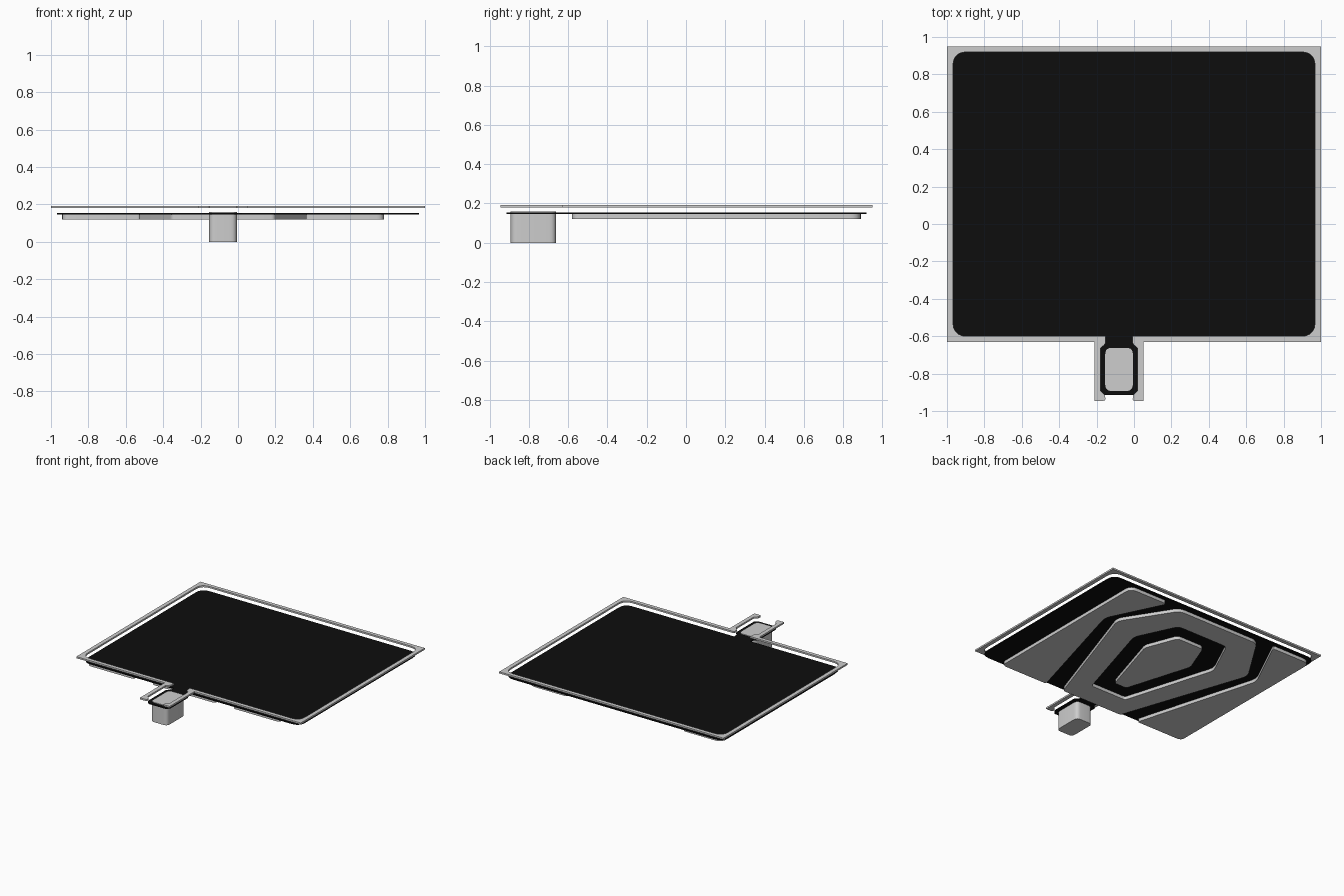
import bpy
import bmesh
from mathutils import Vector

cube = bpy.data.objects.get("Cube")
if cube:
    bpy.data.objects.remove(cube, do_unlink=True)

AXIS = -0.08  # symmetry line of the tab and the pads


def material(name, value):
    mat = bpy.data.materials.new(name)
    mat.use_nodes = True
    color = (value, value, value, 1)
    mat.diffuse_color = color
    bsdf = next(n for n in mat.node_tree.nodes if n.type == 'BSDF_PRINCIPLED')
    bsdf.inputs["Base Color"].default_value = color
    bsdf.inputs["Roughness"].default_value = 0.6
    return mat


GREY = material("light_grey", 0.61)
BLACK = material("black", 0.004)


def rounded(corners, steps=5):
    """Outline from (x, y, radius) corners, rounding those with a radius."""
    out = []
    for i, (x, y, r) in enumerate(corners):
        p = Vector((x, y))
        if not r:
            out.append(p)
            continue
        a = Vector(corners[i - 1][:2]) - p
        b = Vector(corners[(i + 1) % len(corners)][:2]) - p
        a, b = p + a.normalized() * r, p + b.normalized() * r
        for k in range(steps + 1):
            t = k / steps
            out.append(a * (1 - t) ** 2 + p * 2 * t * (1 - t) + b * t * t)
    return out


def prism(name, outline, z0, z1, mat, hole=None):
    """Extrude an outline; a hole must have the same number of points."""
    bm = bmesh.new()
    n = len(outline)

    def loop(points, z):
        return [bm.verts.new((p.x, p.y, z)) for p in points]

    def band(a, b):
        for i in range(n):
            j = (i + 1) % n
            bm.faces.new((a[i], a[j], b[j], b[i]))

    low, high = loop(outline, z0), loop(outline, z1)
    band(low, high)
    if hole:
        hole_low, hole_high = loop(hole, z0), loop(hole, z1)
        band(hole_high, hole_low)
        band(high, hole_high)
        band(hole_low, low)
    else:
        bm.faces.new(high)
        bm.faces.new(low)
    bmesh.ops.recalc_face_normals(bm, faces=bm.faces)
    mesh = bpy.data.meshes.new(name)
    bm.to_mesh(mesh)
    bm.free()
    obj = bpy.data.objects.new(name, mesh)
    bpy.context.collection.objects.link(obj)
    mesh.materials.append(mat)
    bpy.ops.object.select_all(action='DESELECT')
    obj.select_set(True)
    bpy.context.view_layer.objects.active = obj
    bpy.ops.object.shade_smooth_by_angle()
    return obj


def mirrored(half):
    """Complete (offset, y, radius) corners across the symmetry line."""
    right = [(AXIS + d, y, r) for d, y, r in half]
    left = [(AXIS - d, y, r) for d, y, r in reversed(half)]
    return right + left


# Shared edge of the frame opening and the panel: screen area, neck and collar
tab = [(0.075, -0.915, 0), (0.1, -0.89, 0), (0.1, -0.665, 0),
       (0.072, -0.64, 0.012), (0.072, -0.6, 0)]
tab_right = [(AXIS + d, y, r) for d, y, r in tab]
tab_left = [(AXIS - d, y, r) for d, y, r in reversed(tab)]
W = 0.968
screen = [(W, -0.6, 0.075), (W, 0.92, 0.075), (-W, 0.92, 0.075), (-W, -0.6, 0.075)]
opening = tab_right + screen + tab_left

# Thin frame around the panel, open at the front of the tab
arm_right = [(AXIS + 0.132, -0.63, 0), (AXIS + 0.132, -0.945, 0),
             (AXIS + 0.072, -0.945, 0.012)]
arm_left = [(2 * AXIS - x, y, r) for x, y, r in reversed(arm_right)]
border = [(-1, -0.63, 0), (-1, 0.95, 0), (1, 0.95, 0), (1, -0.63, 0)]
prism("frame", rounded(arm_left + border + arm_right + opening), 0.18, 0.193, GREY)

# Black panel below the frame
prism("panel", rounded(opening), 0.146, 0.155, BLACK)

# Connector block through the collar
block = mirrored([(0.074, -0.893, 0.035), (0.074, -0.662, 0.035)])
prism("connector_block", rounded(block), 0, 0.16, GREY)

# Raised pads under the panel
PAD_LOW, PAD_HIGH = 0.12, 0.147
side_pad = [(0.86, -0.58, 0.04), (0.86, 0.89, 0.06), (0.51, 0.89, 0.03),
            (0.73, 0.44, 0.05), (0.44, -0.58, 0.02)]
for name, side in (("left_pad", 1), ("right_pad", -1)):
    corners = [(AXIS + side * d, y, r) for d, y, r in side_pad]
    prism(name, rounded(corners), PAD_LOW, PAD_HIGH, GREY)

ring_outer = mirrored([(0.275, -0.58, 0.02), (0.63, 0.46, 0.05), (0.37, 0.87, 0.05)])
ring_inner = mirrored([(0.16, -0.39, 0.02), (0.385, 0.36, 0.04), (0.23, 0.69, 0.04)])
prism("ring_pad", rounded(ring_outer), PAD_LOW, PAD_HIGH, GREY, rounded(ring_inner))

centre = mirrored([(0.055, -0.25, 0.02), (0.22, 0.29, 0.03), (0.12, 0.55, 0.03)])
prism("centre_pad", rounded(centre), PAD_LOW, PAD_HIGH, GREY)
